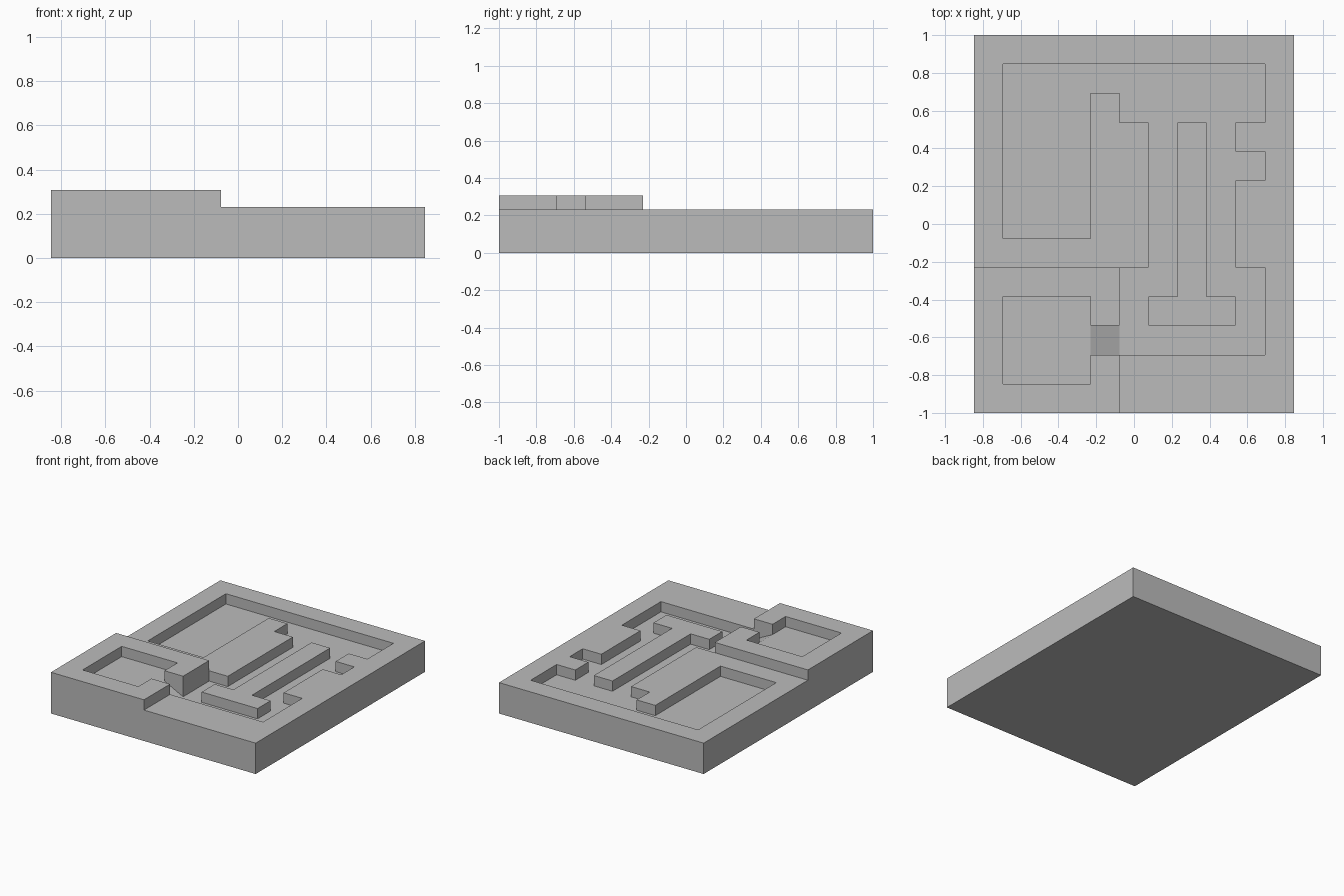
import bpy
import bmesh
from mathutils import Vector

CELL = 2 / 13          # plan grid: 11 cells wide, 13 deep
FLOOR, WALL, HIGH, ABOVE = 1, 1.5, 2, 3

if "Cube" in bpy.data.objects:
    bpy.data.objects.remove(bpy.data.objects["Cube"])

stone = bpy.data.materials.new("plain_grey")
stone.use_nodes = True
grey = (0.5, 0.5, 0.5, 1)
stone.diffuse_color = grey
stone.node_tree.nodes["Principled BSDF"].inputs["Base Color"].default_value = grey


def prism(name, corners, depth):
    """Sweep a planar outline, given in cells, along the depth vector."""
    bm = bmesh.new()
    place = lambda p: (Vector(p) - Vector((5.5, 6.5, 0))) * CELL
    face = bm.faces.new([bm.verts.new(place(p)) for p in corners])
    swept = bmesh.ops.extrude_face_region(bm, geom=[face])["geom"]
    moved = [v for v in swept if isinstance(v, bmesh.types.BMVert)]
    bmesh.ops.translate(bm, verts=moved, vec=Vector(depth) * CELL)
    bmesh.ops.recalc_face_normals(bm, faces=bm.faces)
    mesh = bpy.data.meshes.new(name)
    bm.to_mesh(mesh)
    bm.free()
    mesh.materials.append(stone)
    obj = bpy.data.objects.new(name, mesh)
    bpy.context.collection.objects.link(obj)
    return obj


def block(name, outline, low, high):
    """Extrude a plan outline upward between two levels."""
    return prism(name, [(x, y, low) for x, y in outline], (0, 0, high - low))


def rectangle(x0, y0, x1, y1):
    return [(x0, y0), (x1, y0), (x1, y1), (x0, y1)]


def carve(body, cutter):
    """Subtract a cutter from the body and discard it."""
    cutter.hide_render = True
    mod = body.modifiers.new("carve", "BOOLEAN")
    mod.operation = "DIFFERENCE"
    mod.solver = "EXACT"
    mod.object = cutter
    bpy.context.view_layer.objects.active = body
    bpy.ops.object.modifier_apply(modifier=mod.name)
    bpy.data.objects.remove(cutter)


# Board with one raised corner
board = block("board", rectangle(0, 0, 11, 13), 0, HIGH)
carve(board, block("low_area_cutter",
                   [(5, -1), (12, -1), (12, 14), (-1, 14), (-1, 5), (5, 5)], WALL, ABOVE))

# Winding sunken hall
hall = [(5, 2), (10, 2), (10, 5), (9, 5), (9, 8), (10, 8), (10, 9), (9, 9),
        (9, 10), (10, 10), (10, 12), (1, 12), (1, 6), (4, 6), (4, 11), (5, 11),
        (5, 10), (6, 10), (6, 5), (5, 5)]
carve(board, block("hall_cutter", hall, FLOOR, ABOVE))

# Small room in the raised corner
carve(board, block("room_cutter", rectangle(1, 1, 4, 4), WALL, ABOVE))

# Sloped passage from the room down to the hall
slope = [(3.5, WALL), (4, WALL), (5, FLOOR), (5.5, FLOOR), (5.5, ABOVE), (3.5, ABOVE)]
carve(board, prism("ramp_cutter", [(x, 2, z) for x, z in slope], (0, 1, 0)))

# Free-standing T-shaped wall inside the hall
block("inner_wall", [(6, 3), (9, 3), (9, 4), (8, 4), (8, 10), (7, 10), (7, 4), (6, 4)],
      FLOOR, WALL)
